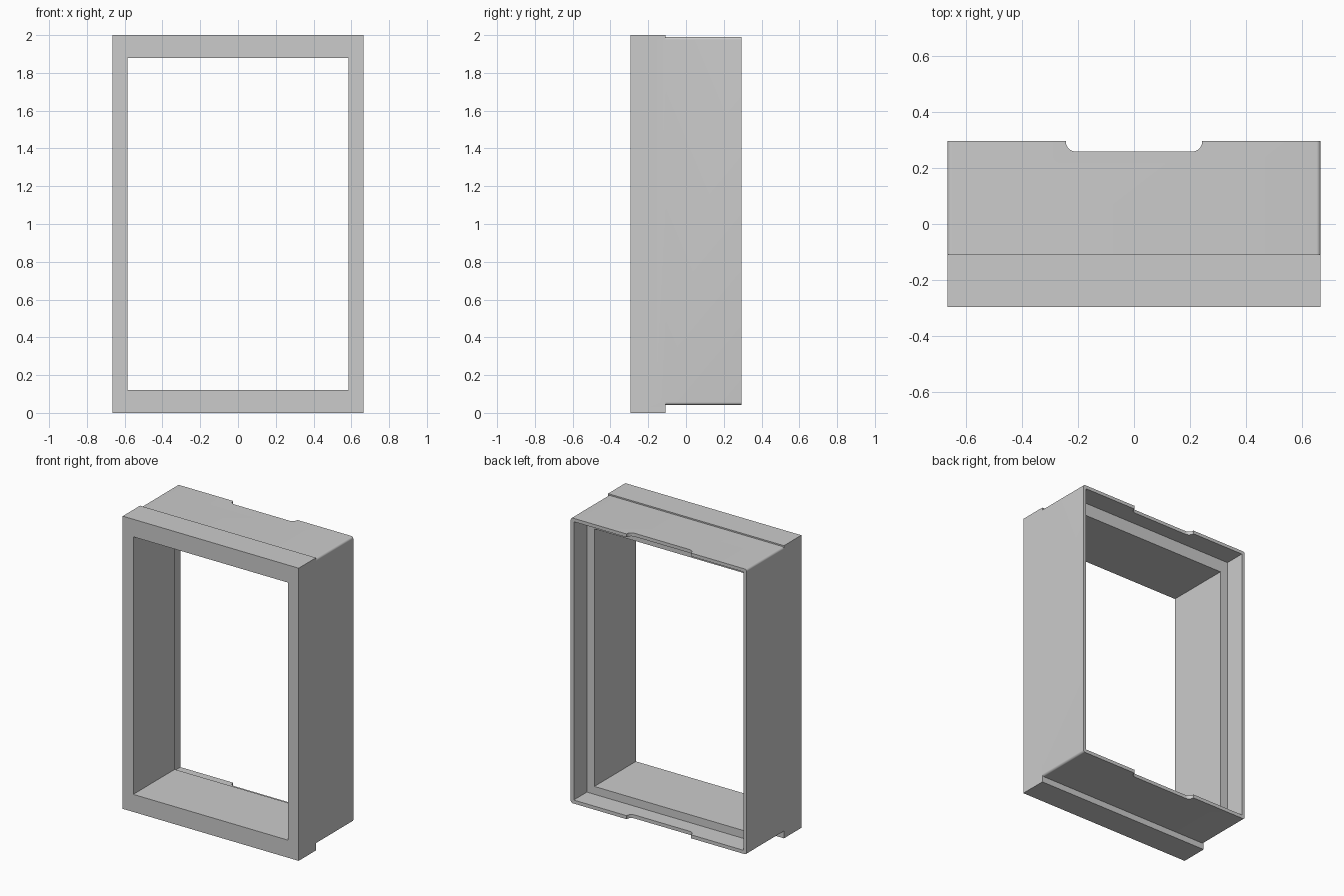
import bpy, bmesh
from mathutils import Vector

old = bpy.data.objects.get("Cube")
if old:
    bpy.data.objects.remove(old, do_unlink=True)

grey = bpy.data.materials.new("light grey")
grey.use_nodes = True
colour = (0.6, 0.6, 0.6, 1)
grey.diffuse_color = colour
grey.node_tree.nodes["Principled BSDF"].inputs["Base Color"].default_value = colour

HALF_W, HALF_D, HEIGHT = 0.665, 0.295, 2.0
STEP_Y = -0.108      # front band ends here
LEDGE_Y = 0.153      # back recess reaches in to here


def box(name, low, high, axis=None, radius=0, keep=lambda p: True):
    """Box from corner to corner; edges along axis that pass keep are rounded."""
    bm = bmesh.new()
    bmesh.ops.create_cube(bm, size=1)
    low, high = Vector(low), Vector(high)
    for v in bm.verts:
        v.co = (low + high) / 2 + v.co * (high - low)
    if radius:
        edges = []
        for e in bm.edges:
            a, b = (v.co for v in e.verts)
            if abs((a - b)[axis]) > 1e-4 and keep((a + b) / 2):
                edges.append(e)
        bmesh.ops.bevel(bm, geom=edges, offset=radius, segments=8,
                        profile=0.5, affect='EDGES')
    mesh = bpy.data.meshes.new(name)
    bm.to_mesh(mesh)
    bm.free()
    mesh.materials.append(grey)
    obj = bpy.data.objects.new(name, mesh)
    bpy.context.collection.objects.link(obj)
    return obj


def combine(target, other, operation):
    mod = target.modifiers.new(operation.lower(), 'BOOLEAN')
    mod.operation = operation
    mod.solver = 'EXACT'
    mod.object = other
    other.hide_render = True
    bpy.context.view_layer.objects.active = target
    bpy.ops.object.modifier_apply(modifier=mod.name)
    bpy.data.objects.remove(other, do_unlink=True)


# Front band, full height
frame = box("window_frame", (-HALF_W, -HALF_D, 0), (HALF_W, STEP_Y, HEIGHT))

# Slightly shorter rear sleeve with rounded long edges
sleeve = box("rear_sleeve", (-HALF_W, STEP_Y - 0.05, 0.042),
             (HALF_W, HALF_D, 1.991), axis=1, radius=0.015)
combine(frame, sleeve, 'UNION')

# Main opening, right through
combine(frame, box("opening_cutter", (-0.585, -1, 0.12), (0.585, 1, 1.88)),
        'DIFFERENCE')

# Wider recess at the back, leaving a ledge
combine(frame, box("recess_cutter", (-0.642, LEDGE_Y, 0.066),
                   (0.642, 1, 1.968)), 'DIFFERENCE')

# Finger notch in the top and bottom back lips
combine(frame, box("notch_cutter", (-0.243, 0.258, -0.2), (0.243, 0.5, 2.2),
                   axis=2, radius=0.036, keep=lambda p: p.y < HALF_D),
        'DIFFERENCE')

# Smooth the rounded edges only
bpy.ops.object.select_all(action='DESELECT')
frame.select_set(True)
bpy.context.view_layer.objects.active = frame
bpy.ops.object.shade_smooth_by_angle()
